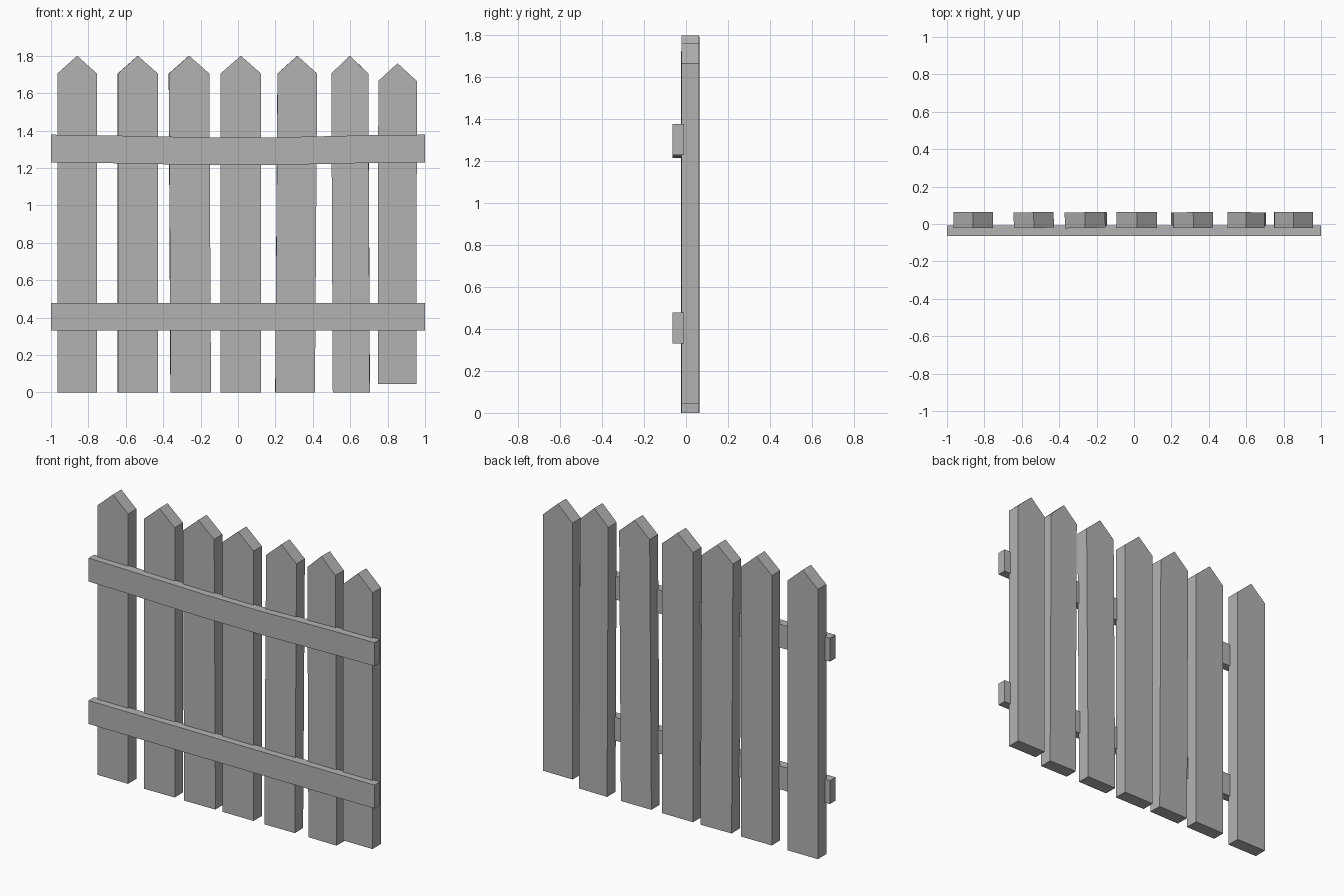
import bpy
import bmesh
from math import radians
from mathutils import Matrix

cube = bpy.data.objects.get("Cube")
if cube:
    bpy.data.objects.remove(cube, do_unlink=True)

grey = bpy.data.materials.new("plain_grey")
grey.use_nodes = True
colour = (0.45, 0.45, 0.45, 1)
grey.diffuse_color = colour
grey.node_tree.nodes["Principled BSDF"].inputs["Base Color"].default_value = colour


def extruded(name, outline, y0, y1):
    """Extrude an x/z outline from y0 to y1."""
    bm = bmesh.new()
    face = bm.faces.new([bm.verts.new((x, y0, z)) for x, z in outline])
    ext = bmesh.ops.extrude_face_region(bm, geom=[face])
    verts = [g for g in ext["geom"] if isinstance(g, bmesh.types.BMVert)]
    bmesh.ops.translate(bm, verts=verts, vec=(0, y1 - y0, 0))
    bmesh.ops.recalc_face_normals(bm, faces=bm.faces)
    mesh = bpy.data.meshes.new(name)
    bm.to_mesh(mesh)
    bm.free()
    mesh.materials.append(grey)
    obj = bpy.data.objects.new(name, mesh)
    bpy.context.collection.objects.link(obj)
    return obj


# Pointed pickets: bottom centre x, top centre x, half width, base z, yaw
pickets = [
    (-0.860, -0.860, 0.106, 0.0, 0),
    (-0.536, -0.536, 0.107, 0.0, 0.8),
    (-0.253, -0.262, 0.108, 0.0, 1),
    (0.015, 0.015, 0.108, 0.0, 0),
    (0.305, 0.317, 0.106, 0.0, 0.5),
    (0.606, 0.598, 0.099, 0.0, -0.5),
    (0.852, 0.853, 0.103, 0.045, 0),
]
for i, (xb, xt, w, base, yaw) in enumerate(pickets, 1):
    tip = 1.76 if base else 1.80
    lean = xt - xb
    outline = [(-w, base), (w, base), (w + lean, tip - 0.095),
               (lean, tip), (lean - w, tip - 0.095)]
    picket = extruded(f"picket_{i}", outline, -0.042, 0.042)
    picket.data.transform(Matrix.Translation((xb, 0.021, 0))
                          @ Matrix.Rotation(radians(yaw), 4, "Z"))

# Straight lower rail and slightly sagging upper rail
extruded("lower_rail", [(-1, 0.33), (1, 0.33), (1, 0.478), (-1, 0.478)],
         -0.065, -0.009)
sag = [(-1, 0), (-0.75, -0.003), (-0.2, -0.014), (0.2, -0.014), (0.75, -0.002), (1, 0)]
extruded("upper_rail",
         [(x, 1.23 + d) for x, d in sag] + [(x, 1.378 + d) for x, d in reversed(sag)],
         -0.065, -0.009)
